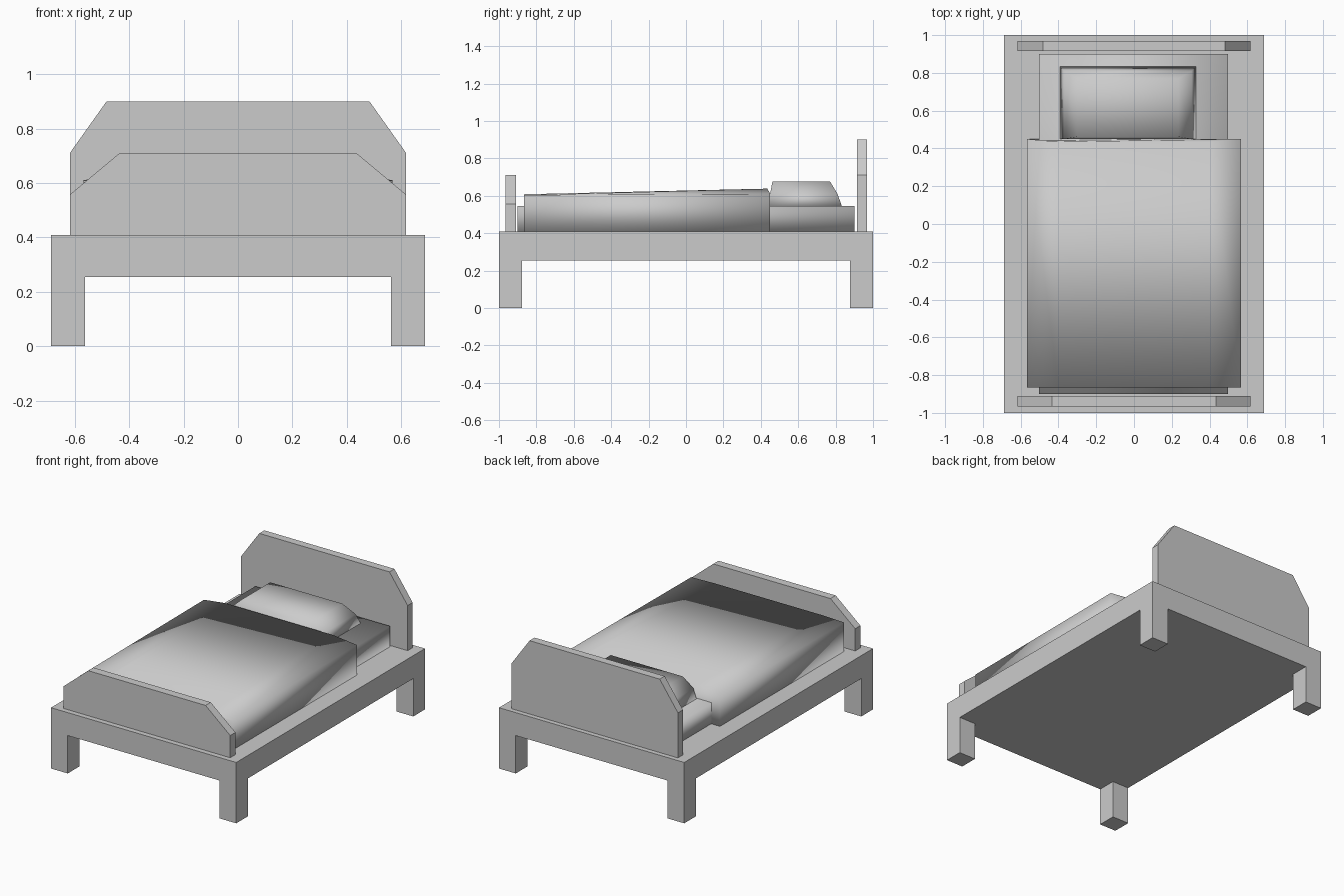
import bpy
import bmesh

if "Cube" in bpy.data.objects:
    bpy.data.objects.remove(bpy.data.objects["Cube"])

grey = bpy.data.materials.new("plain_grey")
grey.diffuse_color = (0.6, 0.6, 0.6, 1)
grey.use_nodes = True
grey.node_tree.nodes["Principled BSDF"].inputs["Base Color"].default_value = grey.diffuse_color


def finish(name, bm, smooth=False):
    bmesh.ops.recalc_face_normals(bm, faces=bm.faces)
    mesh = bpy.data.meshes.new(name)
    bm.to_mesh(mesh)
    bm.free()
    mesh.materials.append(grey)
    for p in mesh.polygons:
        p.use_smooth = smooth
    obj = bpy.data.objects.new(name, mesh)
    bpy.context.collection.objects.link(obj)
    return obj


def loft(name, rings, smooth=False):
    """Skin a stack of equal-length closed rings and cap both ends."""
    bm = bmesh.new()
    rows = [[bm.verts.new(p) for p in ring] for ring in rings]
    n = len(rows[0])
    for a, b in zip(rows, rows[1:]):
        for i in range(n):
            j = (i + 1) % n
            bm.faces.new((a[i], a[j], b[j], b[i]))
    bm.faces.new(rows[0])
    bm.faces.new(rows[-1])
    return finish(name, bm, smooth)


def rect(x0, x1, y0, y1, z):
    return [(x0, y0, z), (x1, y0, z), (x1, y1, z), (x0, y1, z)]


def box(name, x0, x1, y0, y1, z0, z1, smooth=False):
    return loft(name, [rect(x0, x1, y0, y1, z0), rect(x0, x1, y0, y1, z1)], smooth)


def board(name, y0, y1, shoulder, top, half_top):
    """Upright end board with two clipped upper corners."""
    half = [(0.618, 0.408), (0.618, shoulder), (half_top, top)]
    outline = half + [(-x, z) for x, z in reversed(half)]
    return loft(name, [[(x, y, z) for x, z in outline] for y in (y0, y1)])


# Base slab and four corner legs
box("bed_base", -0.687, 0.687, -1, 1, 0.254, 0.408)
for side, sx in (("left", -1), ("right", 1)):
    for end, sy in (("front", -1), ("back", 1)):
        xs = sorted((sx * 0.687, sx * 0.563))
        ys = sorted((sy * 1.0, sy * 0.876))
        box(f"{end}_{side}_leg", *xs, *ys, 0, 0.254)

# End boards
board("headboard", 0.915, 0.968, 0.71, 0.9, 0.483)
board("footboard", -0.965, -0.91, 0.557, 0.71, 0.435)

# Mattress
box("mattress", -0.502, 0.498, -0.9, 0.9, 0.408, 0.546, True)


# Blanket, rising gently toward the pillow
def blanket_ring(y, edge, middle, inset):
    half = [(0.567, 0.408, 0), (0.567, edge, 0), (0.40, middle, inset)]
    pts = half + [(-x, z, d) for x, z, d in reversed(half)]
    return [(x, y - d, z) for x, z, d in pts]


loft("blanket", [blanket_ring(-0.865, 0.603, 0.608, 0),
                 blanket_ring(0.45, 0.61, 0.638, 0.015)], True)

# Pillow, tapering upward and sloped toward the headboard
loft("pillow", [rect(-0.393, 0.328, 0.45, 0.833, 0.545),
                rect(-0.37, 0.305, 0.45, 0.81, 0.61),
                rect(-0.30, 0.235, 0.462, 0.77, 0.676)], True)
